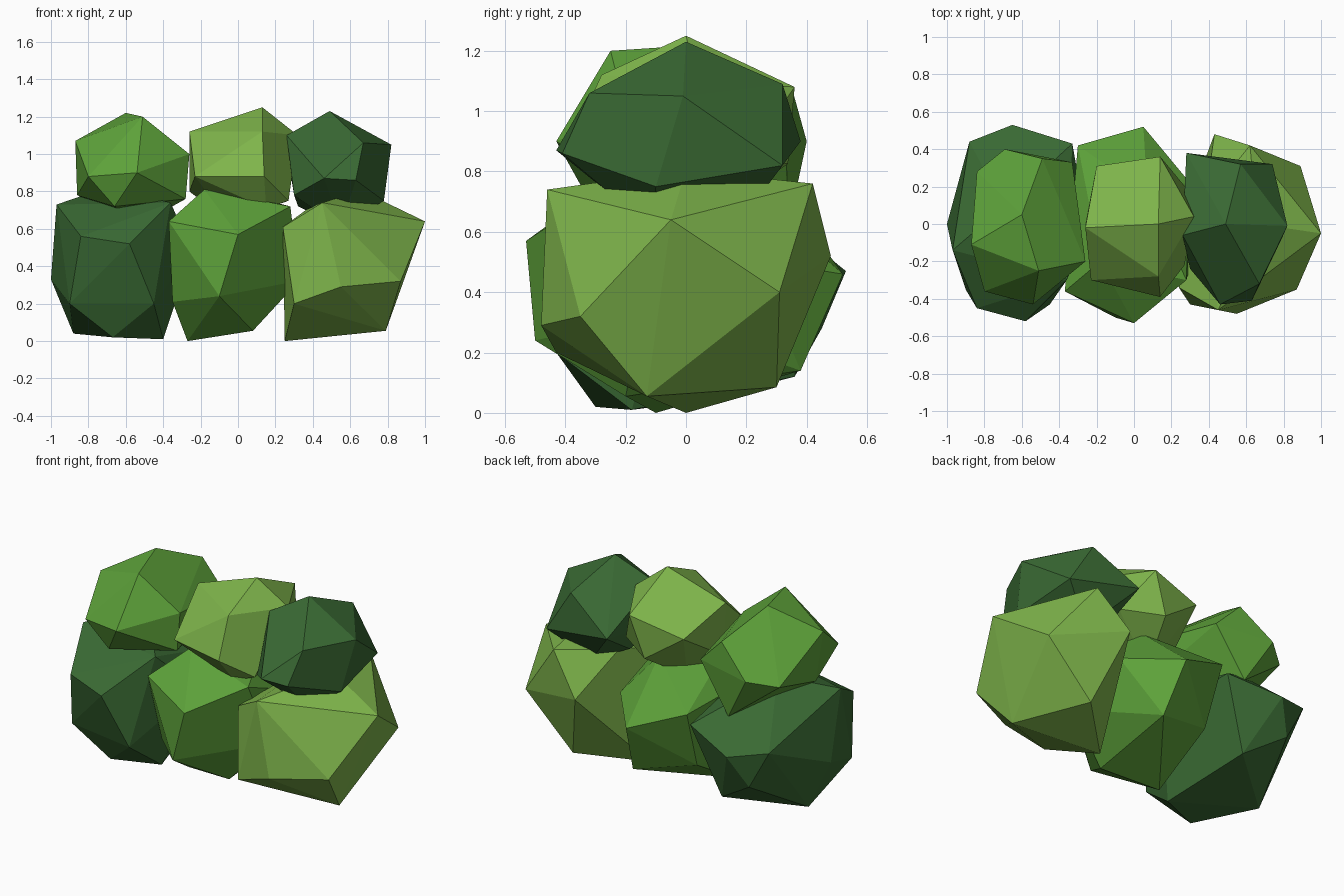
import bpy, bmesh, math
from mathutils import Vector


def material(name, rgb):
    m = bpy.data.materials.new(name)
    m.diffuse_color = (*rgb, 1)
    return m


DARK = material("dark_green", (0.042, 0.145, 0.034))
MID = material("mid_green", (0.11, 0.36, 0.042))
LIGHT = material("light_green", (0.21, 0.46, 0.07))


def clump(name, mat, centre, radii, corners, gap=0.75, count=80):
    """Faceted leaf clump: hull of its key corners, gaps filled from an ellipsoid."""
    c = Vector(centre)
    unit = [Vector([(p[i] - c[i]) / radii[i] for i in range(3)]).normalized() for p in corners]
    pts = [Vector(p) for p in corners]
    for i in range(count):
        z = 1 - (2 * i + 1) / count
        a = i * math.pi * (3 - math.sqrt(5))
        r = math.sqrt(1 - z * z)
        d = Vector((r * math.cos(a), r * math.sin(a), z))
        if all((d - u).length > gap for u in unit):
            unit.append(d)
            p = c + Vector([d[k] * radii[k] for k in range(3)])
            p.z = max(p.z, 0)
            pts.append(p)
    bm = bmesh.new()
    for p in pts:
        bm.verts.new(p)
    bmesh.ops.convex_hull(bm, input=bm.verts[:])
    loose = [v for v in bm.verts if not v.link_faces]
    bmesh.ops.delete(bm, geom=loose, context='VERTS')
    bmesh.ops.dissolve_limit(bm, angle_limit=math.radians(6), verts=bm.verts[:], edges=bm.edges[:])
    bmesh.ops.recalc_face_normals(bm, faces=bm.faces[:])
    me = bpy.data.meshes.new(name)
    bm.to_mesh(me)
    bm.free()
    me.materials.append(mat)
    ob = bpy.data.objects.new(name, me)
    bpy.context.collection.objects.link(ob)
    return ob


# Lower row of clumps
clump("lower_left_clump", DARK, (-0.62, 0, 0.42), (0.38, 0.51, 0.42), [
    (-1, 0, 0.33), (-0.97, -0.14, 0.73), (-0.84, -0.45, 0.56), (-0.58, -0.52, 0.52),
    (-0.65, 0.53, 0.47), (-0.88, 0.44, 0.52), (-0.88, 0.05, 0.04), (-0.4, -0.18, 0.01),
    (-0.67, -0.3, 0.02), (-0.33, 0.43, 0.55), (-0.9, -0.35, 0.2), (-0.45, -0.43, 0.2),
    (-0.36, -0.3, 0.74), (-0.5, 0.36, 0.12), (-0.75, 0.45, 0.28)])
clump("lower_middle_clump", MID, (-0.02, 0, 0.4), (0.37, 0.5, 0.41), [
    (0, -0.53, 0.57), (-0.1, -0.5, 0.24), (-0.37, -0.36, 0.64), (-0.27, -0.1, 0),
    (0.08, -0.2, 0.055), (0.05, 0.52, 0.46), (-0.18, -0.2, 0.81), (0.1, 0.38, 0.14),
    (-0.3, 0.42, 0.6), (0.28, -0.3, 0.72), (-0.35, -0.25, 0.21)])
clump("lower_right_clump", LIGHT, (0.6, 0, 0.4), (0.37, 0.48, 0.41), [
    (1, -0.05, 0.64), (0.87, -0.35, 0.32), (0.89, 0.31, 0.4), (0.79, -0.13, 0.055),
    (0.55, -0.48, 0.29), (0.25, 0, 0), (0.45, -0.46, 0.74), (0.62, 0.42, 0.76),
    (0.43, 0.48, 0.52), (0.24, -0.34, 0.61), (0.57, 0.3, 0.085), (0.3, -0.43, 0.2)])

# Upper row of clumps
clump("upper_left_clump", MID, (-0.57, -0.01, 0.91), (0.31, 0.4, 0.31), [
    (-0.6, 0.05, 1.22), (-0.51, -0.25, 1.2), (-0.54, -0.43, 0.9), (-0.87, -0.11, 1.07),
    (-0.8, -0.36, 0.88), (-0.26, -0.2, 1), (-0.49, 0.35, 1.08), (-0.33, 0.33, 0.92),
    (-0.69, 0.4, 0.9), (-0.84, 0.28, 0.86), (-0.28, -0.2, 0.76), (-0.86, -0.05, 0.78),
    (-0.66, -0.33, 0.72), (-0.53, 0.34, 0.62)])
clump("upper_middle_clump", LIGHT, (0.04, -0.01, 0.93), (0.3, 0.37, 0.31), [
    (0.13, 0, 1.25), (-0.26, -0.02, 1.12), (0.32, 0.04, 1.1), (0.14, -0.39, 0.88),
    (-0.23, -0.3, 0.88), (0.14, 0.36, 1.08), (-0.2, 0.31, 1), (0.13, -0.28, 1.12),
    (0.15, -0.25, 0.71), (-0.26, 0, 0.8), (0.27, -0.22, 0.75)])
clump("upper_right_clump", DARK, (0.53, -0.01, 0.91), (0.28, 0.39, 0.31), [
    (0.82, -0.01, 1.05), (0.49, 0, 1.23), (0.67, -0.32, 1.06), (0.46, -0.43, 0.87),
    (0.28, 0.38, 0.9), (0.57, 0.32, 1.09), (0.74, 0.32, 0.82), (0.3, -0.24, 0.78),
    (0.26, -0.06, 1.1), (0.63, -0.41, 0.86), (0.78, -0.1, 0.75)])
